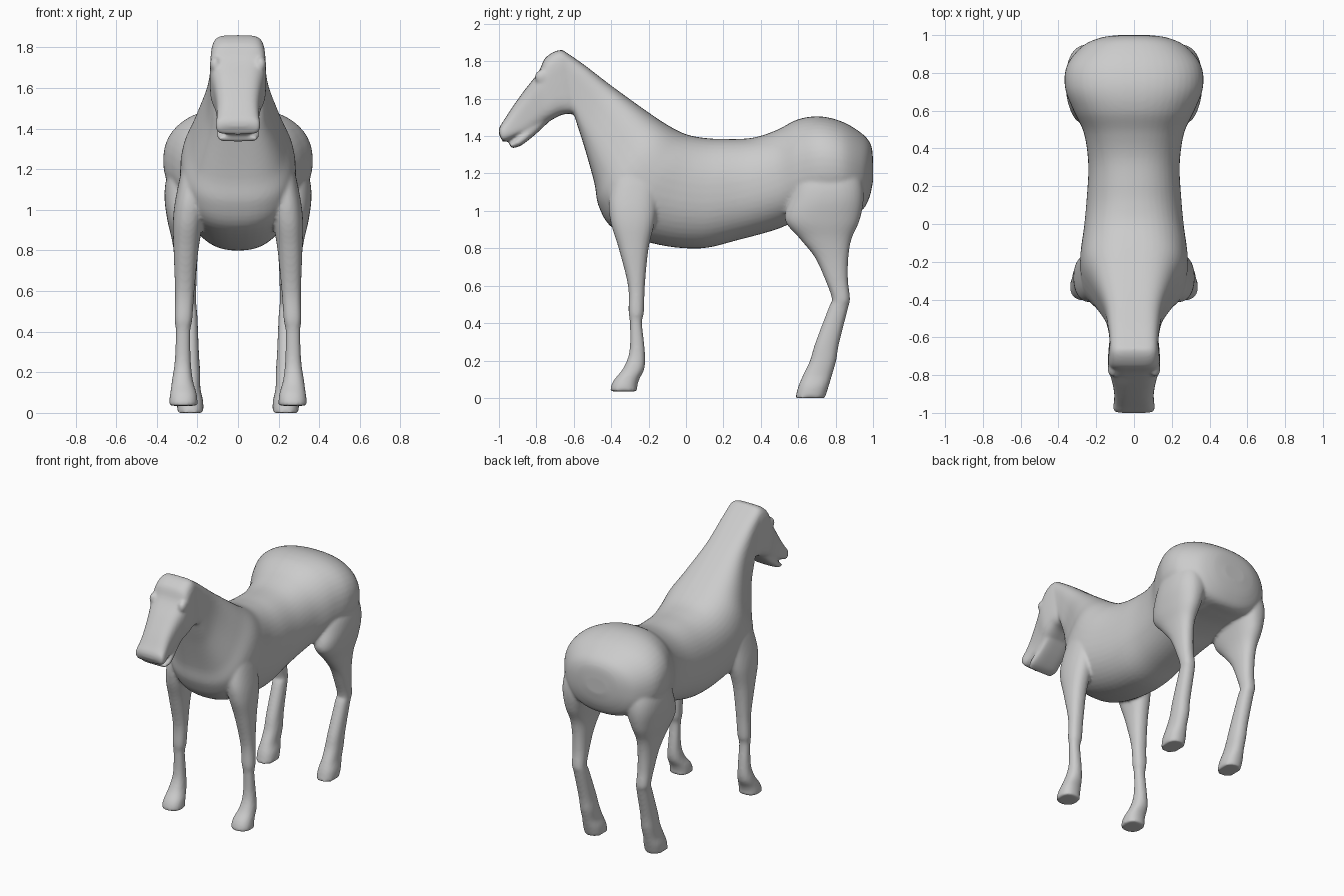
import bpy, bmesh
from math import sin, cos, pi
from mathutils import Vector, Matrix

bm = bmesh.new()
SIDES = 48


def smooth_rows(rows, steps=5):
    """Catmull-Rom interpolation between station rows."""
    out = []
    for i in range(len(rows) - 1):
        a, b = rows[max(i - 1, 0)], rows[i]
        c, d = rows[i + 1], rows[min(i + 2, len(rows) - 1)]
        for k in range(steps):
            t = k / steps
            out.append([0.5 * (2 * q + (r - p) * t + (2 * p - 5 * q + 4 * r - s) * t * t
                               + (3 * q - p - 3 * r + s) * t ** 3)
                        for p, q, r, s in zip(a, b, c, d)])
    return out + [list(rows[-1])]


def se(v, n):
    return (1 if v >= 0 else -1) * abs(v) ** (2 / n)


def loft(rings):
    vs = [[bm.verts.new(p) for p in r] for r in rings]
    for a, b in zip(vs, vs[1:]):
        for i in range(SIDES):
            j = (i + 1) % SIDES
            bm.faces.new((a[i], a[j], b[j], b[i]))
    bm.faces.new(vs[0])
    bm.faces.new(vs[-1])


def body_loft(rows):
    """Rows: top y, top z, bottom y, bottom z, half width, squareness."""
    rings = []
    for ty, tz, by, bz, w, n in smooth_rows(rows):
        top, bot = Vector((0, ty, tz)), Vector((0, by, bz))
        mid, half = (top + bot) / 2, (top - bot) / 2
        rings.append([mid + half * se(sin(a), n) + Vector((w * se(cos(a), n), 0, 0))
                      for a in (2 * pi * i / SIDES for i in range(SIDES))])
    loft(rings)


def leg_loft(rows, side):
    """Rows: z, front y, back y, inner x, outer x."""
    rings = []
    for z, y0, y1, x0, x1 in smooth_rows(rows):
        rings.append([Vector((side * ((x0 + x1) / 2 + (x1 - x0) / 2 * se(cos(a), 2.3)),
                              (y0 + y1) / 2 + (y1 - y0) / 2 * se(sin(a), 2.3), z))
                      for a in (2 * pi * i / SIDES for i in range(SIDES))])
    loft(rings)


def blob(loc, size):
    bmesh.ops.create_uvsphere(bm, u_segments=16, v_segments=10, radius=1,
                              matrix=Matrix.Translation(loc) @ Matrix.Diagonal((*size, 1)))


# neck, trunk and rump
body_loft([
    (-.66, 1.86, -.60, 1.52, .128, 5),
    (-.55, 1.785, -.575, 1.44, .136, 4.4),
    (-.40, 1.67, -.54, 1.33, .16, 3.6),
    (-.22, 1.54, -.49, 1.15, .225, 3),
    (-.10, 1.46, -.465, 1.02, .275, 2.7),
    (.00, 1.41, -.38, .90, .285, 2.4),
    (.10, 1.39, -.15, .82, .265, 2.3),
    (.20, 1.385, .08, .80, .25, 2.3),
    (.35, 1.39, .28, .845, .242, 2.3),
    (.48, 1.43, .48, .90, .265, 2.3),
    (.60, 1.49, .60, .95, .32, 2.3),
    (.72, 1.505, .72, .98, .365, 2.3),
    (.84, 1.475, .84, .99, .355, 2.3),
    (.945, 1.41, .935, 1.0, .275, 2.3),
    (.99, 1.35, .98, 1.07, .18, 2.3),
    (1.0, 1.27, 1.0, 1.16, .08, 2.2)])

# head and upper muzzle
body_loft([
    (-.60, 1.815, -.55, 1.53, .115, 4),
    (-.67, 1.86, -.60, 1.52, .13, 5),
    (-.75, 1.82, -.66, 1.515, .137, 4.4),
    (-.79, 1.74, -.72, 1.485, .136, 3.8),
    (-.86, 1.65, -.775, 1.45, .118, 3.5),
    (-.925, 1.56, -.83, 1.415, .106, 3.5),
    (-.97, 1.49, -.89, 1.40, .105, 3.5),
    (-.998, 1.445, -.955, 1.375, .11, 3.5),
    (-1.0, 1.41, -.98, 1.37, .098, 3.5)])

# lower jaw
body_loft([
    (-.80, 1.50, -.74, 1.47, .10, 3.2),
    (-.86, 1.435, -.81, 1.405, .10, 3.2),
    (-.905, 1.39, -.885, 1.348, .104, 3.2),
    (-.945, 1.36, -.935, 1.335, .092, 3.2)])

FRONT = [
    (1.42, -.24, -.13, .10, .19), (1.25, -.36, -.13, .13, .262),
    (1.08, -.41, -.15, .15, .303),
    (.95, -.405, -.165, .17, .32), (.80, -.36, -.20, .195, .317),
    (.60, -.31, -.22, .215, .31), (.46, -.307, -.225, .225, .312),
    (.40, -.30, -.235, .235, .306), (.25, -.302, -.22, .232, .312),
    (.16, -.335, -.222, .222, .325), (.10, -.382, -.25, .205, .333),
    (.065, -.40, -.26, .20, .338), (.035, -.405, -.26, .20, .338)]
HIND = [
    (1.32, .70, .88, .16, .28), (1.18, .60, .935, .13, .345),
    (1.07, .555, .95, .13, .362),
    (.95, .53, .928, .165, .348), (.85, .61, .885, .19, .325),
    (.75, .69, .868, .20, .31), (.63, .745, .866, .205, .30),
    (.53, .78, .877, .205, .295), (.48, .762, .866, .20, .29),
    (.29, .69, .818, .192, .288), (.20, .663, .803, .186, .288),
    (.12, .625, .78, .185, .29), (.06, .60, .762, .172, .30),
    (0, .585, .743, .17, .298)]

# legs, brows and nostrils on both sides
for s in (-1, 1):
    leg_loft(FRONT, s)
    leg_loft(HIND, s)
    blob((s * .112, -.77, 1.715), (.028, .04, .04))
    blob((s * .072, -.972, 1.42), (.035, .025, .03))

bmesh.ops.recalc_face_normals(bm, faces=bm.faces)
mesh = bpy.data.meshes.new("horse")
bm.to_mesh(mesh)
bm.free()
horse = bpy.data.objects.new("horse", mesh)
bpy.context.collection.objects.link(horse)

# fuse the parts into one skin
fuse = horse.modifiers.new("fuse", 'REMESH')
fuse.mode = 'VOXEL'
fuse.voxel_size = .01
fuse.use_smooth_shade = True
relax = horse.modifiers.new("relax", 'SMOOTH')
relax.factor = .5
relax.iterations = 5
